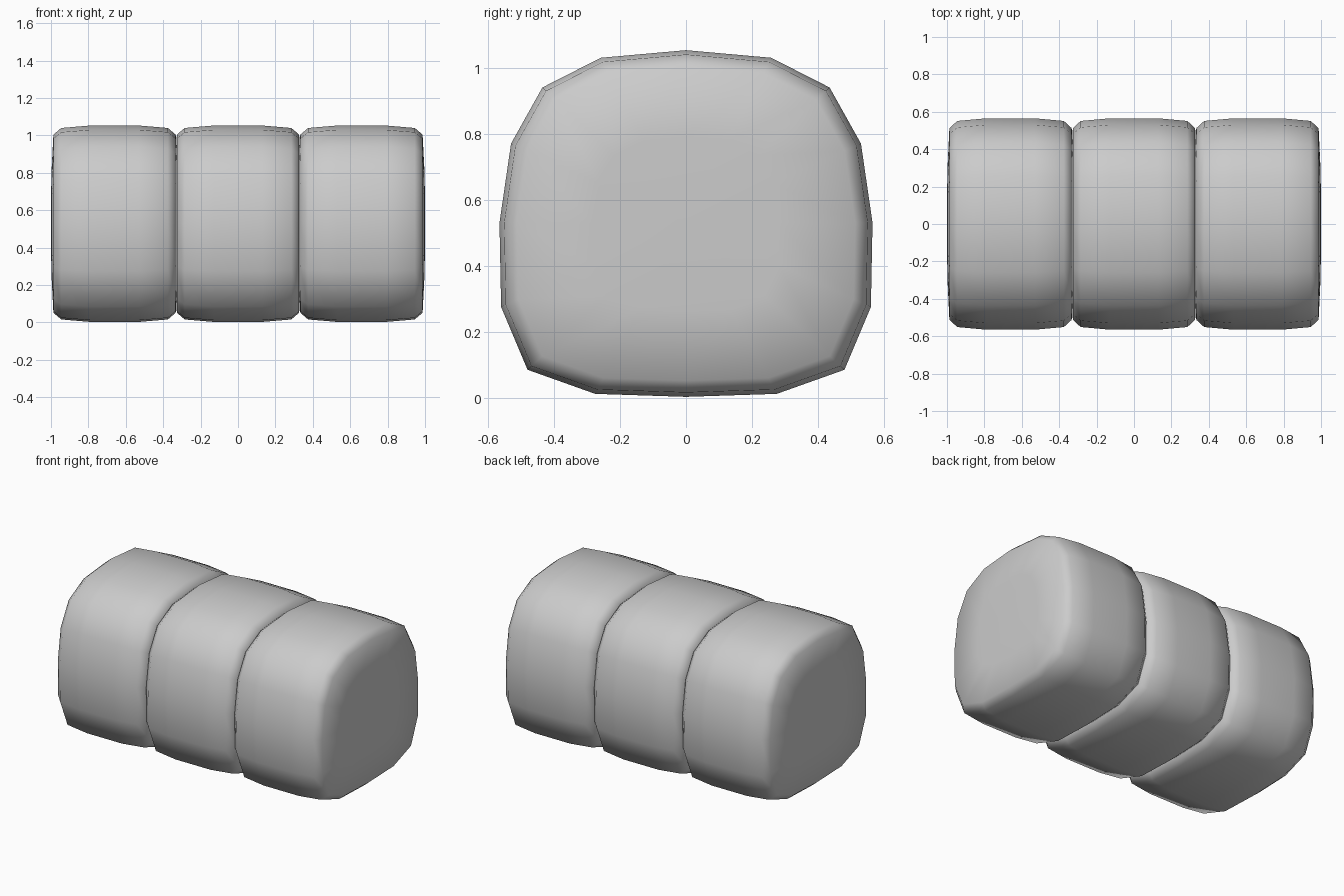
import bpy, bmesh

if "Cube" in bpy.data.objects:
    bpy.data.objects.remove(bpy.data.objects["Cube"])

# Right half of the loaf cross-section (y, z), bottom to top
HALF = [(0, 0.003), (0.275, 0.012), (0.48, 0.085), (0.56, 0.275), (0.565, 0.53),
        (0.53, 0.77), (0.435, 0.94), (0.258, 1.03), (0, 1.053)]
PROFILE = HALF + [(-y, z) for y, z in HALF[-2:0:-1]]
MID_Z = 0.53

# Half of one bun along x: (offset, cross-section scale), end cap to middle
RINGS = [(-0.338, 0.5), (-0.327, 0.907), (-0.285, 0.975), (-0.13, 1.0)]
RINGS += [(-x, s) for x, s in reversed(RINGS)]


def make_bun(name, cx):
    bm = bmesh.new()
    loops = [[bm.verts.new((cx + x, y * s, MID_Z + (z - MID_Z) * s)) for y, z in PROFILE]
             for x, s in RINGS]
    n = len(PROFILE)
    # Skin
    for a, b in zip(loops, loops[1:]):
        for i in range(n):
            j = (i + 1) % n
            bm.faces.new((a[i], a[j], b[j], b[i]))
    # Slightly domed ends
    for loop, x in ((loops[0], -0.34), (loops[-1], 0.34)):
        tip = bm.verts.new((cx + x, 0, MID_Z))
        for i in range(n):
            bm.faces.new((loop[i], loop[(i + 1) % n], tip))
    bmesh.ops.recalc_face_normals(bm, faces=bm.faces)
    for f in bm.faces:
        f.smooth = True
    mesh = bpy.data.meshes.new(name)
    bm.to_mesh(mesh)
    bm.free()
    bpy.context.collection.objects.link(bpy.data.objects.new(name, mesh))


# Three buns side by side
for name, cx in (("left_bun", -0.66), ("middle_bun", 0), ("right_bun", 0.66)):
    make_bun(name, cx)
